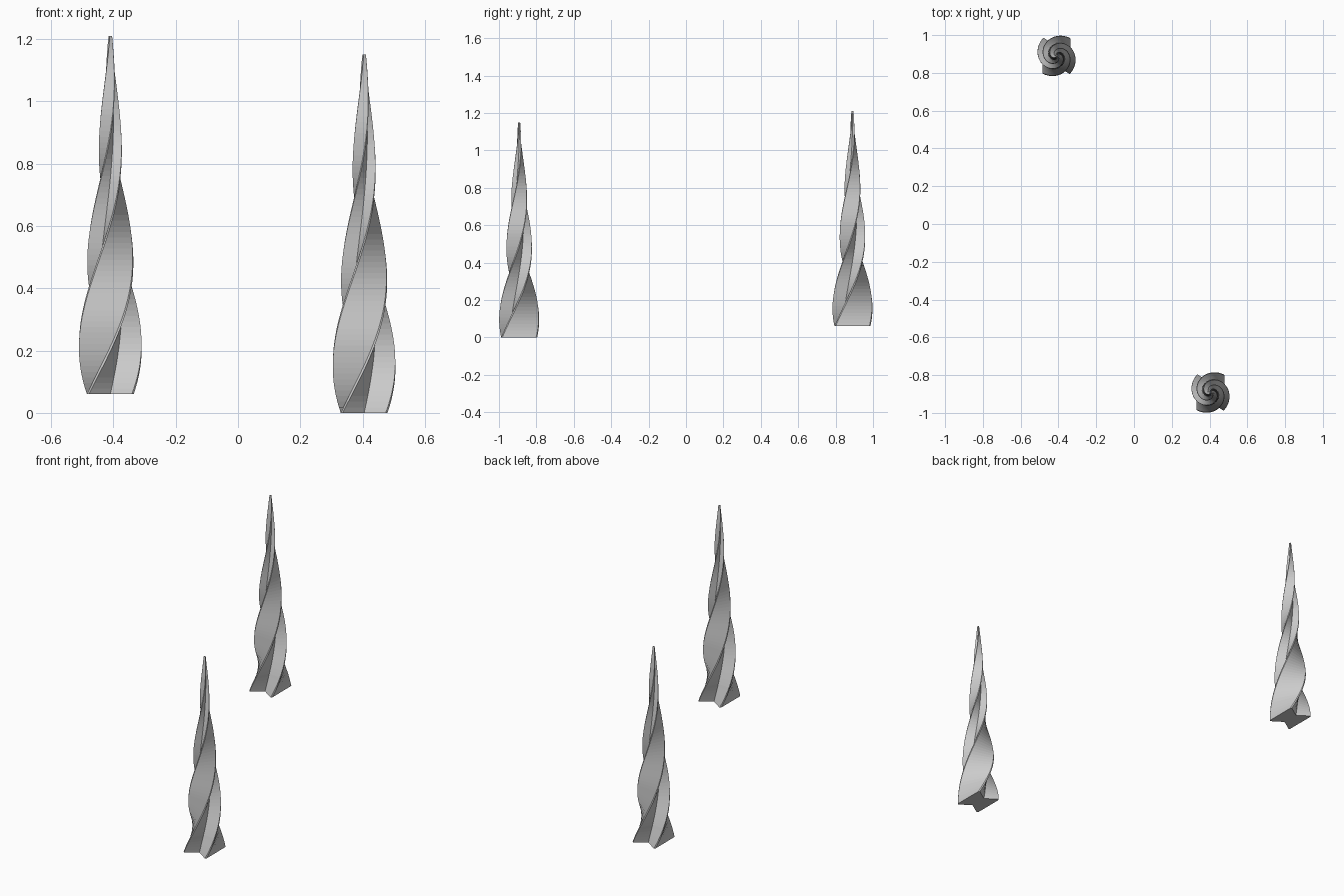
import bpy, bmesh
from math import sin, cos, radians

if "Cube" in bpy.data.objects:
    bpy.data.objects.remove(bpy.data.objects["Cube"])

RINGS = 64
HEIGHT = 1.15
TWIST = radians(299)

# Quarter of the hourglass section: narrow chamfered corners, notched short sides
HALF_X, HALF_Y, CHAMFER, NOTCH = 0.075, 0.096, 0.006, 0.05
half = [(0, -NOTCH), (HALF_X - CHAMFER, -HALF_Y), (HALF_X, -HALF_Y + CHAMFER),
        (HALF_X, HALF_Y - CHAMFER), (HALF_X - CHAMFER, HALF_Y)]
section = half + [(-x, -y) for x, y in half]


def twisted_spire(name, location):
    bm = bmesh.new()
    rings = []
    for i in range(RINGS + 1):
        t = i / RINGS
        s = 1 - 0.95 * t
        a = TWIST * t
        rings.append([bm.verts.new((s * (x * cos(a) - y * sin(a)),
                                    s * (x * sin(a) + y * cos(a)),
                                    HEIGHT * t)) for x, y in section])
    # Side walls
    n = len(section)
    for low, high in zip(rings, rings[1:]):
        for j in range(n):
            k = (j + 1) % n
            bm.faces.new((low[j], low[k], high[k], high[j]))
    # Base and tip caps
    bm.faces.new(rings[0][::-1])
    bm.faces.new(rings[-1])
    mesh = bpy.data.meshes.new(name)
    bm.to_mesh(mesh)
    bm.free()
    obj = bpy.data.objects.new(name, mesh)
    obj.location = location
    bpy.context.collection.objects.link(obj)


# Two matching spires, the rear one raised slightly
twisted_spire("front_spire", (0.405, -0.892, 0))
twisted_spire("rear_spire", (-0.41, 0.89, 0.06))
